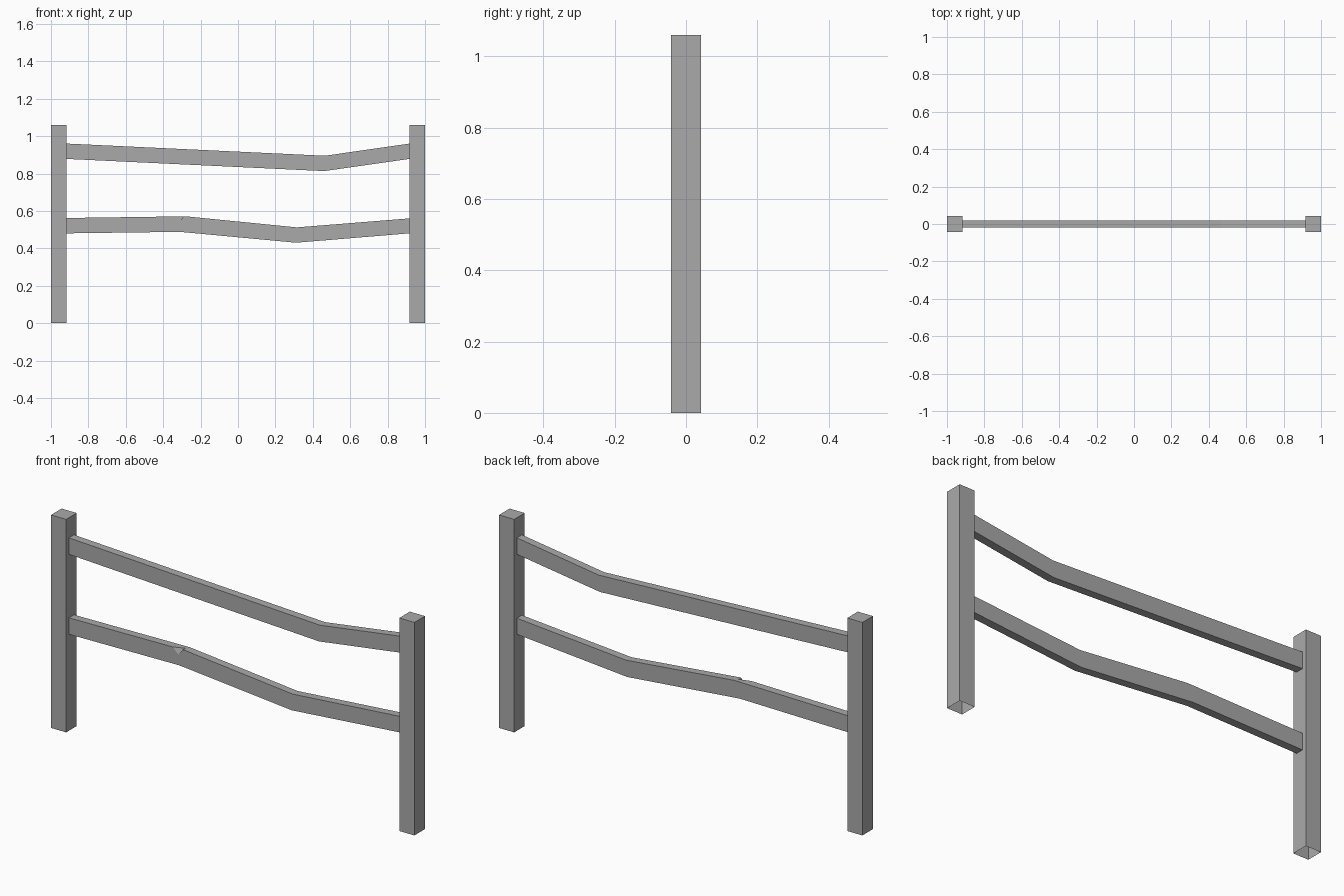
import bpy, bmesh
from mathutils import Vector

if "Cube" in bpy.data.objects:
    bpy.data.objects.remove(bpy.data.objects["Cube"])

HALF_POST, POST_HEIGHT, HALF_RAIL = 0.0415, 1.06, 0.02
INNER = 1 - 2 * HALF_POST

grey = bpy.data.materials.new("grey wood")
grey.use_nodes = True
grey.diffuse_color = (0.4, 0.4, 0.4, 1)
grey.node_tree.nodes["Principled BSDF"].inputs["Base Color"].default_value = (0.4, 0.4, 0.4, 1)


def add_object(name, bm):
    bmesh.ops.recalc_face_normals(bm, faces=bm.faces)
    mesh = bpy.data.meshes.new(name)
    bm.to_mesh(mesh)
    bm.free()
    mesh.materials.append(grey)
    obj = bpy.data.objects.new(name, mesh)
    bpy.context.collection.objects.link(obj)
    return obj


def add_post(name, side):
    # Square post, open underneath
    bm = bmesh.new()
    bmesh.ops.create_cube(bm, size=1)
    for v in bm.verts:
        v.co = Vector((v.co.x * 2 * HALF_POST + side * (1 - HALF_POST),
                       v.co.y * 2 * HALF_POST, (v.co.z + 0.5) * POST_HEIGHT))
    bottom = [f for f in bm.faces if f.calc_center_median().z < 0.01]
    bmesh.ops.delete(bm, geom=bottom, context='FACES_ONLY')
    return add_object(name, bm)


def add_rail(name, top, bottom):
    # Bent plank: a ring of four corners at each station, bridged along x
    bm = bmesh.new()
    rings = []
    for (xt, zt), (xb, zb) in zip(top, bottom):
        corners = [(xt, -HALF_RAIL, zt), (xt, HALF_RAIL, zt),
                   (xb, HALF_RAIL, zb), (xb, -HALF_RAIL, zb)]
        rings.append([bm.verts.new(c) for c in corners])
    for a, b in zip(rings, rings[1:]):
        for i in range(4):
            j = (i + 1) % 4
            bm.faces.new((a[i], a[j], b[j], b[i]))
    bm.faces.new(rings[0])
    bm.faces.new(rings[-1])
    return add_object(name, bm)


add_post("left_post", 1)
add_post("right_post", -1)

add_rail("upper_rail",
         [(-INNER, 0.96), (0.465, 0.895), (INNER, 0.96)],
         [(-INNER, 0.878), (0.46, 0.813), (INNER, 0.878)])
lower_rail = add_rail("lower_rail",
                      [(-INNER, 0.562), (-0.28, 0.571), (0.315, 0.512), (INNER, 0.56)],
                      [(-INNER, 0.48), (-0.31, 0.488), (0.31, 0.43), (INNER, 0.48)])

# Chip in the front top edge of the lower rail: a tetrahedron, enlarged outwards
left, right = Vector((-0.345, -HALF_RAIL, 0.57)), Vector((-0.29, -HALF_RAIL, 0.571))
tip, inner = Vector((-0.315, -HALF_RAIL, 0.54)), Vector((-0.288, 0, 0.571))
middle = (tip + inner) / 2
bm = bmesh.new()
for p in (left, right, tip, inner):
    bm.verts.new(middle + (p - middle) * 2)
bmesh.ops.convex_hull(bm, input=bm.verts)
cutter = add_object("chip_cutter", bm)
cutter.hide_render = True

chip = lower_rail.modifiers.new("chip", 'BOOLEAN')
chip.operation = 'DIFFERENCE'
chip.solver = 'EXACT'
chip.object = cutter
bpy.context.view_layer.objects.active = lower_rail
bpy.ops.object.modifier_apply(modifier=chip.name)
bpy.data.objects.remove(cutter)
